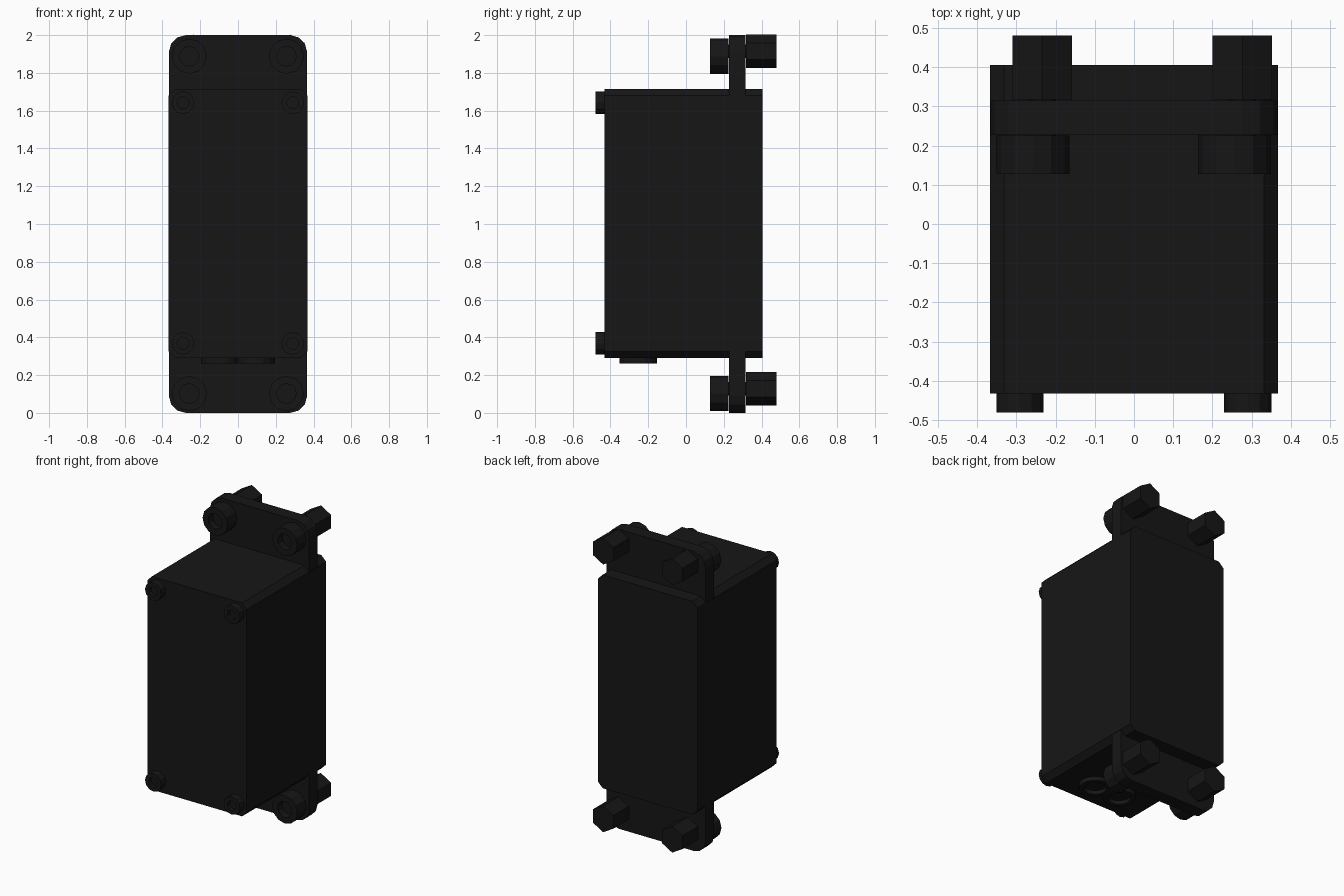
import bpy, bmesh
from math import pi, cos, sin
from mathutils import Matrix, Vector

if "Cube" in bpy.data.objects:
    bpy.data.objects.remove(bpy.data.objects["Cube"])

mat = bpy.data.materials.new("black_plastic")
mat.diffuse_color = (0.008, 0.008, 0.008, 1)
mat.use_nodes = True
mat.node_tree.nodes["Principled BSDF"].inputs["Base Color"].default_value = mat.diffuse_color


def finish(name, bm):
    bmesh.ops.recalc_face_normals(bm, faces=bm.faces)
    me = bpy.data.meshes.new(name)
    bm.to_mesh(me)
    bm.free()
    me.materials.append(mat)
    ob = bpy.data.objects.new(name, me)
    bpy.context.collection.objects.link(ob)
    return ob


# box whose four edges along y are rounded
def rounded_block(name, x, y0, y1, z0, z1, r, seg):
    bm = bmesh.new()
    bmesh.ops.create_cube(bm, size=1)
    for v in bm.verts:
        v.co = Vector((v.co.x * 2 * x, y0 + (v.co.y + .5) * (y1 - y0), z0 + (v.co.z + .5) * (z1 - z0)))
    edges = [e for e in bm.edges if abs(e.verts[0].co.y - e.verts[1].co.y) > .01]
    bmesh.ops.bevel(bm, geom=edges, offset=r, segments=seg, profile=.5, affect='EDGES')
    return finish(name, bm)


# stepped disc: profile of (radius, height) rings, capped at both ends
def turned(name, profile, sides, origin, axis='Y', phase=0):
    bm = bmesh.new()
    rings = []
    for r, h in profile:
        ring = []
        for i in range(sides):
            a = 2 * pi * i / sides + phase
            p = (r * cos(a), h, r * sin(a)) if axis == 'Y' else (r * cos(a), r * sin(a), h)
            ring.append(bm.verts.new(Vector(p) + Vector(origin)))
        rings.append(ring)
    for a, b in zip(rings, rings[1:]):
        for i in range(sides):
            j = (i + 1) % sides
            bm.faces.new((a[i], a[j], b[j], b[i]))
    bm.faces.new(rings[0])
    bm.faces.new(rings[-1])
    return finish(name, bm)


# main case and mounting flange
rounded_block("case", .367, -.432, .405, .29, 1.715, .035, 1)
rounded_block("mounting_flange", .366, .227, .315, 0, 2, .09, 3)

# flange bolts: socket head in front, shank, hex nut behind
for zh, zn in ((.102, .128), (1.888, 1.915)):
    for xh, xn in ((-.258, -.234), (.256, .276)):
        turned("bolt_head", [(.093, .225), (.093, .127), (.052, .127), (.052, .175)], 12, (xh, 0, zh))
        turned("bolt_shank", [(.035, .2), (.035, .33)], 8, (xn, 0, zn))
        turned("hex_nut", [(.088, .318), (.088, .48)], 6, (xn, 0, zn), phase=pi / 6)

# small cover screws on the front
for z in (.368, 1.642):
    for x in (-.291, .29):
        turned("cover_screw", [(.06, -.43), (.06, -.48), (.032, -.48), (.032, -.455)], 12, (x, 0, z))

# cable collars underneath
for x in (-.095, .095):
    turned("cable_collar", [(.1, .3), (.1, .262), (.07, .262), (.07, .288)], 16, (x, -.253, 0), 'Z')
